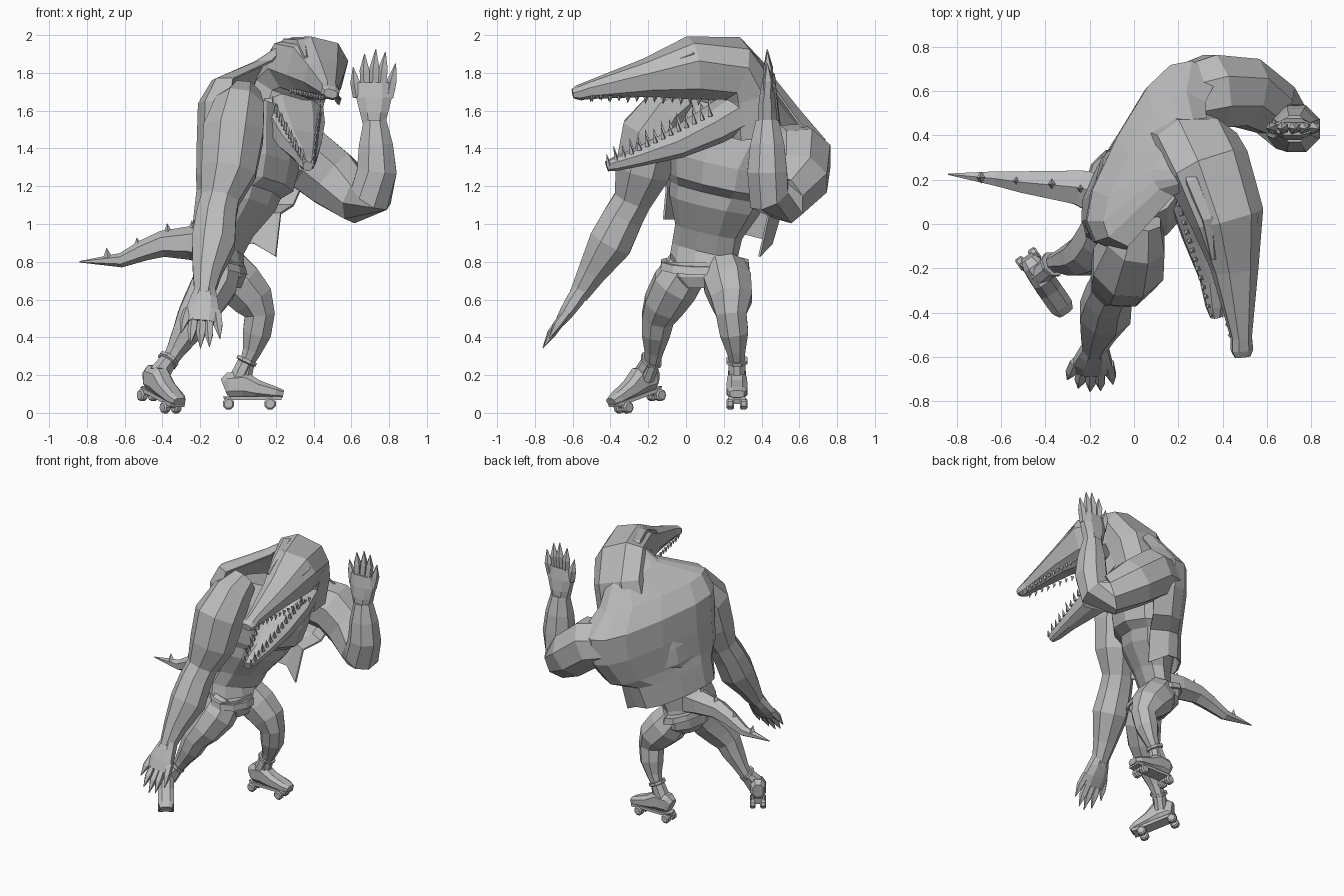
import bpy
import bmesh
import math
from mathutils import Vector, Matrix

default_cube = bpy.data.objects.get("Cube")
if default_cube:
    bpy.data.objects.remove(default_cube, do_unlink=True)

grey = bpy.data.materials.new("plain_grey")
grey.use_nodes = True
grey.diffuse_color = (0.5, 0.5, 0.5, 1)
grey.node_tree.nodes["Principled BSDF"].inputs["Base Color"].default_value = grey.diffuse_color


def finish(name, bm, matrix=None):
    """Turn a bmesh into a flat shaded object."""
    if matrix:
        bm.transform(matrix)
    bmesh.ops.recalc_face_normals(bm, faces=bm.faces)
    mesh = bpy.data.meshes.new(name)
    bm.to_mesh(mesh)
    bm.free()
    mesh.materials.append(grey)
    obj = bpy.data.objects.new(name, mesh)
    bpy.context.collection.objects.link(obj)
    return obj


def add_loft(bm, rings, side, front=None, sides=8, power=1.0, arc=None):
    """Skin rings (x, y, z, half width[, half height]); an arc leaves it open."""
    side = Vector(side)
    centres = [Vector(r[:3]) for r in rings]
    rows = []
    for i, ring in enumerate(rings):
        tangent = (centres[min(i + 1, len(rings) - 1)] - centres[max(i - 1, 0)]).normalized()
        if front:
            u, v = side, Vector(front)
        else:
            u = (side - tangent * side.dot(tangent)).normalized()
            v = u.cross(tangent)
        a, b = ring[3], ring[-1]
        if arc:
            angles = [math.radians(arc[0] + (arc[1] - arc[0]) * k / sides) for k in range(sides + 1)]
            grow = 1
        else:
            angles = [math.tau * (k + 0.5) / sides for k in range(sides)]
            grow = 1 / math.cos(math.pi / sides) ** power
        row = []
        for t in angles:
            c, s = math.cos(t), math.sin(t)
            c = math.copysign(abs(c) ** power, c) * grow
            s = math.copysign(abs(s) ** power, s) * grow
            row.append(bm.verts.new(centres[i] + u * a * c + v * b * s))
        rows.append(row)
    count = len(rows[0])
    for low, high in zip(rows, rows[1:]):
        for k in range(count - 1 if arc else count):
            n = (k + 1) % count
            bm.faces.new((low[k], low[n], high[n], high[k]))
    if not arc:
        bm.faces.new(rows[0])
        bm.faces.new(rows[-1])


def loft(name, rings, side, **options):
    bm = bmesh.new()
    add_loft(bm, rings, side, **options)
    return finish(name, bm)


def add_spike(bm, base, direction, length, radius):
    turn = Vector(direction).to_track_quat("Z", "Y").to_matrix().to_4x4()
    shift = Matrix.Translation(Vector(base) + Vector(direction).normalized() * length * 0.5)
    bmesh.ops.create_cone(bm, cap_ends=True, segments=4, radius1=radius, radius2=0,
                          depth=length, matrix=shift @ turn)


def frame(origin, x, y, z, scale=1.0):
    axes = Matrix([Vector(a).normalized() * scale for a in (x, y, z)]).transposed()
    return Matrix.Translation(origin) @ axes.to_4x4()


X, Y, Z = Vector((1, 0, 0)), Vector((0, 1, 0)), Vector((0, 0, 1))
SHOULDER = (0.47, 0.88, -0.22)   # from right to left shoulder
CHEST = (0.88, -0.47, 0)         # direction the chest faces
ROLL = (0.97, 0, -0.25)          # across the tilted head

# Torso with a slightly overhanging chest
loft("torso", [(-.09, .1, .74, .2, .12), (-.1, .1, .86, .18, .1), (-.06, .12, .96, .18, .12),
               (.0, .15, 1.1, .24, .17), (.02, .17, 1.17, .26, .175), (.05, .19, 1.21, .28, .215),
               (.07, .2, 1.33, .3, .22), (.1, .25, 1.48, .32, .19), (.13, .25, 1.62, .24, .12)],
     SHOULDER, front=CHEST, sides=10)

# Open vest draped over the hunched back, with a pointed left tail
vest = loft("vest", [(.0, .17, .96, .3, .19), (.02, .2, 1.12, .32, .18), (.05, .24, 1.18, .4, .18),
                     (.09, .29, 1.36, .46, .2), (.1, .3, 1.55, .47, .2),
                     (.1, .25, 1.69, .38, .14), (.22, .29, 1.83, .17, .1), (.28, .25, 1.93, .08, .05)],
            SHOULDER, front=CHEST, sides=8, arc=(165, 375), power=.7)
vest.data.vertices[8].co.z -= 0.07
thickness = vest.modifiers.new("thickness", "SOLIDIFY")
thickness.thickness = 0.012

# Head with long upper jaw, running back into the neck
loft("head", [(.49, -.6, 1.69, .035, .022), (.488, -.57, 1.695, .048, .036),
              (.484, -.51, 1.71, .045, .045), (.455, -.2, 1.775, .1, .095),
              (.42, .03, 1.825, .155, .155), (.335, .25, 1.825, .18, .15),
              (.28, .34, 1.72, .19, .14), (.22, .36, 1.5, .2, .14)], ROLL, power=.8)
loft("lower_jaw", [(.37, -.42, 1.305, .025, .025), (.365, -.37, 1.32, .04, .035),
                   (.36, -.25, 1.355, .06, .045), (.33, -.05, 1.425, .11, .07),
                   (.305, .14, 1.52, .15, .09), (.285, .28, 1.6, .16, .1)], ROLL, power=.8)
for label, x, z in (("left", .52, 1.895), ("right", .345, 1.95)):
    loft(label + "_brow", [(x + .015, -.16, z - .07, .01), (x, .03, z, .04, .03),
                           (x - .07, .2, z, .045, .03), (x - .11, .27, z - .04, .02)], ROLL, sides=6)

# Teeth along the four jaw edges
edges = {"upper_right_teeth": ((.45, -.55, 1.68), (.28, .07, 1.72), (0, -.1, -1), .04),
         "upper_left_teeth": ((.515, -.54, 1.685), (.535, .07, 1.665), (0, -.1, -1), .04),
         "lower_right_teeth": ((.35, -.41, 1.32), (.19, .13, 1.61), (-.1, -.2, 1), .075),
         "lower_left_teeth": ((.395, -.41, 1.31), (.43, .13, 1.57), (.1, -.2, 1), .075)}
for name, (start, end, direction, length) in edges.items():
    bm = bmesh.new()
    for i in range(14):
        spot = Vector(start).lerp(Vector(end), i / 13)
        add_spike(bm, spot, direction, length * (1 if i % 2 else .75), .014)
    finish(name, bm)

# Arms
loft("right_arm", [(.03, .02, 1.68, .09), (.01, -.08, 1.62, .13), (-.025, -.18, 1.48, .16),
                   (-.05, -.23, 1.28, .145), (-.095, -.28, 1.13, .1), (-.115, -.33, 1.04, .105),
                   (-.13, -.4, .9, .115), (-.165, -.5, .74, .075), (-.18, -.57, .62, .05)], X)
loft("left_arm", [(.22, .56, 1.38, .15), (.36, .6, 1.35, .165), (.5, .595, 1.24, .155),
                  (.64, .515, 1.13, .125), (.705, .44, 1.15, .11), (.735, .43, 1.28, .105),
                  (.73, .43, 1.42, .09), (.725, .43, 1.55, .06)], Y)


def hand(name, matrix):
    """Flat palm with five fanned, clawed fingers along local z."""
    bm = bmesh.new()
    add_loft(bm, [(0, 0, -.03, .055, .05), (0, 0, .05, .075, .05), (0, 0, .13, .095, .042),
                  (0, 0, .21, .085, .028)], X, power=.85)
    for base, tip, top in ((-.085, -.11, .29), (-.045, -.05, .36), (0, .01, .385),
                           (.04, .06, .37), (.08, .115, .31)):
        low = .13 if top < .32 else .19
        middle = (low + top) / 2
        add_loft(bm, [(base, 0, low, .022, .022), ((base + tip) / 2, .005, middle, .023, .022),
                      (tip, .0, top, .002)], X, sides=5)
    finish(name, bm, matrix)


hand("left_hand", frame((.72, .43, 1.54), X, Y, Z))
reach = Vector((-.03, -.18, -.27)).normalized()
across = (X - reach * X.dot(reach)).normalized()
hand("right_hand", frame((-.175, -.56, .64), across, reach.cross(across), reach, .93))

# Shorts with a waistband that dips at the front, and legs
loft("shorts", [(-.08, .1, .66, .13, .09), (-.09, .1, .72, .21, .125), (-.09, .1, .8, .22, .115)],
     Y, front=X, sides=10)
loft("waistband", [(-.09, .1, .765, .235, .14), (-.09, .1, .805, .23, .13)], Y,
     front=(1, 0, -.25), sides=12)
loft("left_leg", [(-.06, .2, .77, .11), (.0, .22, .69, .125), (.08, .24, .6, .11),
                  (.115, .24, .52, .08), (.1, .255, .42, .075), (.075, .265, .33, .05),
                  (.05, .27, .27, .038), (.03, .27, .17, .04)], Y)
loft("right_leg", [(-.1, .01, .77, .11), (-.13, -.06, .67, .12), (-.19, -.12, .57, .105),
                   (-.24, -.15, .5, .085), (-.275, -.16, .42, .074), (-.33, -.17, .33, .05),
                   (-.37, -.18, .26, .038), (-.41, -.21, .18, .04)], Y)


def skate(name, matrix, ankle):
    """Boot on a plate with four wheels, toe along local x."""
    bm = bmesh.new()
    add_loft(bm, [(-.075, 0, .06, .035, .045), (-.05, 0, .07, .048, .065), (.03, 0, .075, .053, .07),
                  (.1, 0, .05, .055, .047), (.2, 0, .03, .054, .03), (.24, 0, .022, .037, .02)],
             Y, power=.75)
    add_loft(bm, [(-.065, 0, 0, .045, .01), (.23, 0, 0, .045, .01)], Y, sides=4)
    for x in (-.05, .17):
        add_loft(bm, [(x, 0, .01, .03), (x, 0, -.03, .014)], Y, sides=4)
        for y in (-.035, .035):
            add_loft(bm, [(x, y - .02, -.03, .022), (x, y - .012, -.03, .03),
                          (x, y + .012, -.03, .03), (x, y + .02, -.03, .022)], X)
    finish(name, bm, matrix)
    top = Vector(ankle)
    low = matrix @ Vector((.0, 0, .1))
    loft(name + "_shaft", [(*low, .048), (*low.lerp(top, .8), .044), (*low.lerp(top, .85), .056),
                           (*top, .056)], Y)


skate("left_skate", frame((0, .27, .078), X, Y, Z), (.05, .27, .285))
toe = Vector((.56, -.8, -.3)).normalized()
level = Z.cross(toe).normalized()
skate("right_skate", frame((-.445, -.205, .108), toe, level, toe.cross(level)), (-.365, -.18, .285))

# Tail with a row of spikes
loft("tail", [(-.08, .11, .88, .11), (-.25, .165, .9, .078), (-.4, .18, .895, .06),
              (-.5, .19, .86, .048), (-.62, .205, .808, .033), (-.84, .225, .8, .003)], Y, sides=6)
bm = bmesh.new()
for x, y, z in ((-.24, .16, .965), (-.37, .18, .95), (-.53, .195, .875), (-.69, .21, .82)):
    add_spike(bm, (x, y, z), (-.1, 0, 1), .055, .026)
finish("tail_spikes", bm)
